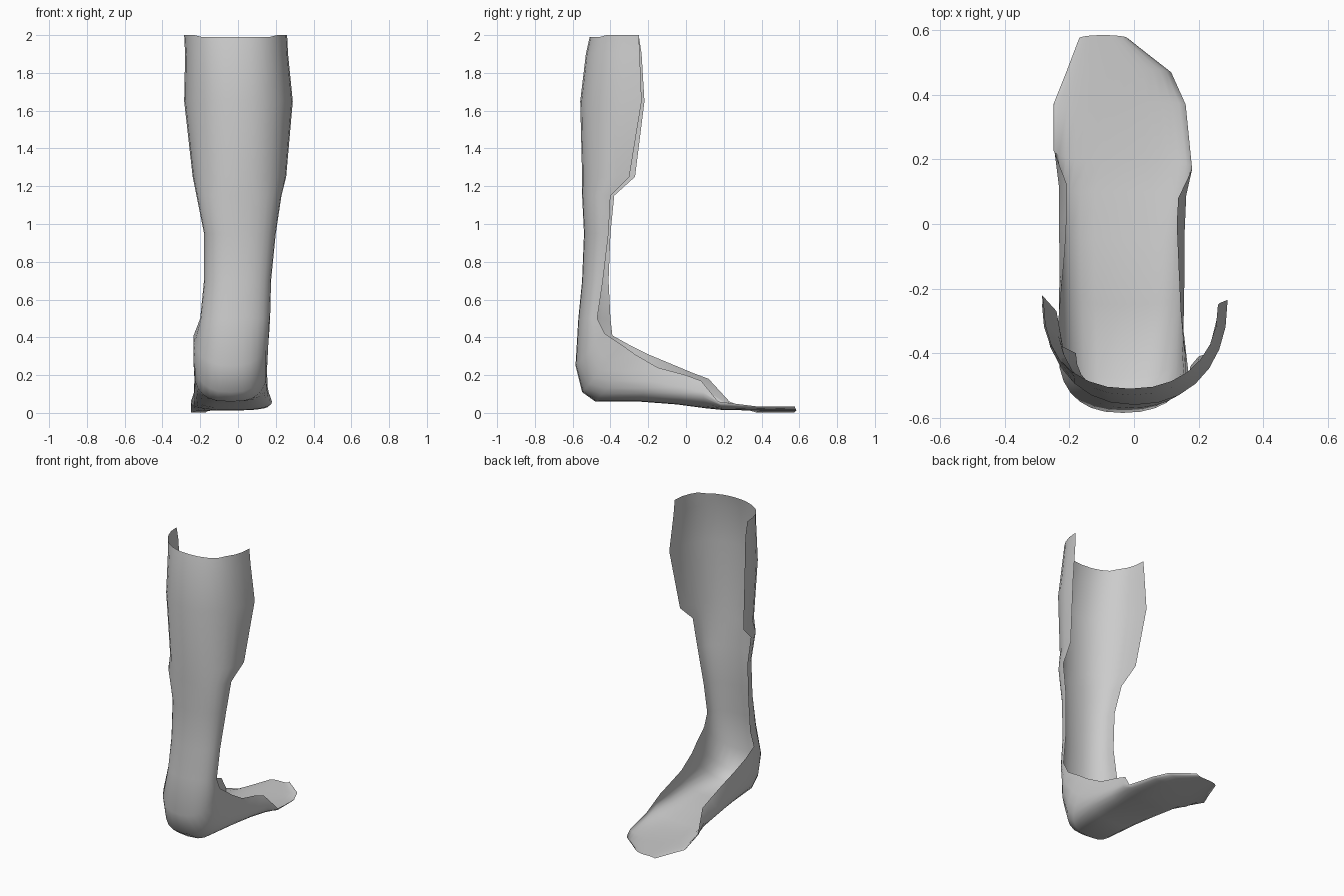
import bpy
import bmesh
from math import sin, cos, pi, radians
from mathutils import Vector

SEGMENTS = 14

cube = bpy.data.objects.get("Cube")
if cube:
    bpy.data.objects.remove(cube)

# Grey plastic used for the whole brace
plastic = bpy.data.materials.new("grey_plastic")
plastic.use_nodes = True
grey = (0.6, 0.6, 0.6, 1)
plastic.diffuse_color = grey
plastic.node_tree.nodes["Principled BSDF"].inputs["Base Color"].default_value = grey


def u_section(x_min, x_max, base, edge_min, edge_max, power, lean):
    """Open U section running from one rim point, through the base, to the other rim point."""
    middle, half = (x_min + x_max) / 2, (x_max - x_min) / 2
    points = []
    for i in range(SEGMENTS + 1):
        angle = pi * i / SEGMENTS
        across = abs(cos(angle)) ** power * (-1 if cos(angle) > 0 else 1)
        depth = max(sin(angle), 0) ** power
        rim = Vector(edge_min).lerp(Vector(edge_max), (across + 1) / 2)
        y, z = rim.lerp(Vector(base), depth)
        x = middle + half * across * (1 - lean * (1 - depth) ** 2)
        points.append((x, y, z))
    return points


def loft(name, sections):
    """Skin a list of equal-length sections into one smooth sheet."""
    bm = bmesh.new()
    rows = [[bm.verts.new(p) for p in section] for section in sections]
    for upper, lower in zip(rows, rows[1:]):
        for i in range(SEGMENTS):
            bm.faces.new((upper[i], lower[i], lower[i + 1], upper[i + 1]))
    bmesh.ops.remove_doubles(bm, verts=bm.verts, dist=0.0005)
    bmesh.ops.recalc_face_normals(bm, faces=bm.faces)
    mesh = bpy.data.meshes.new(name)
    bm.to_mesh(mesh)
    bm.free()
    mesh.materials.append(plastic)
    obj = bpy.data.objects.new(name, mesh)
    bpy.context.collection.objects.link(obj)
    bpy.ops.object.select_all(action="DESELECT")
    obj.select_set(True)
    bpy.context.view_layer.objects.active = obj
    bpy.ops.object.shade_smooth_by_angle(angle=radians(50))
    return obj


# Calf cuff and ankle strut: height, side limits, rear y, two rim y values
calf = [
    (1.99, -.285, .26, -.51, -.25, -.25),
    (1.9, -.28, .265, -.53, -.235, -.245),
    (1.65, -.285, .29, -.56, -.22, -.235),
    (1.25, -.24, .255, -.55, -.27, -.3),
    (1.15, -.22, .23, -.55, -.38, -.4),
    (.95, -.18, .2, -.54, -.4, -.41),
    (.7, -.18, .175, -.55, -.41, -.44),
    (.5, -.2, .17, -.57, -.4, -.47),
]
sections = [u_section(x0, x1, (back, z), (rim0, z), (rim1, z), .9, 0)
            for z, x0, x1, back, rim0, rim1 in calf]

# Raise the two upper corners of the cuff
sections[0] = [(x, y, z + .01 * (abs(x) > .2)) for x, y, z in sections[0]]

# Heel cup and foot trough: side limits, base (y, z), two rim points (y, z)
trough = [
    (-.235, .165, (-.585, .25), (-.39, .41), (-.43, .42)),
    (-.245, .165, (-.55, .11), (-.3, .36), (-.34, .36)),
    (-.245, .165, (-.48, .06), (-.2, .31), (-.27, .31)),
    (-.245, .17, (-.25, .06), (-.08, .26), (-.15, .24)),
    (-.25, .175, (-.05, .045), (.04, .21), (0, .2)),
    (-.25, .18, (.1, .025), (.12, .18), (.08, .17)),
]
for i, (x0, x1, base, rim0, rim1) in enumerate(trough):
    power = max(.6, .85 - .08 * i)
    sections.append(u_section(x0, x1, base, rim0, rim1, power, min(.05 * i, .2)))

# Flat toe plate, tilted slightly across its width: side limits and y
sections.append(u_section(-.25, .18, (.2, .015), (.23, .06), (.17, .06), .8, 0))
toe = [(-.25, .16, .37), (-.21, .115, .47), (-.17, -.02, .575)]
for x0, x1, y in toe:
    sections.append(u_section(x0, x1, (y + .01, .013), (y, .003), (y, .035), 1, 0))

loft("ankle_foot_brace_shell", sections)
